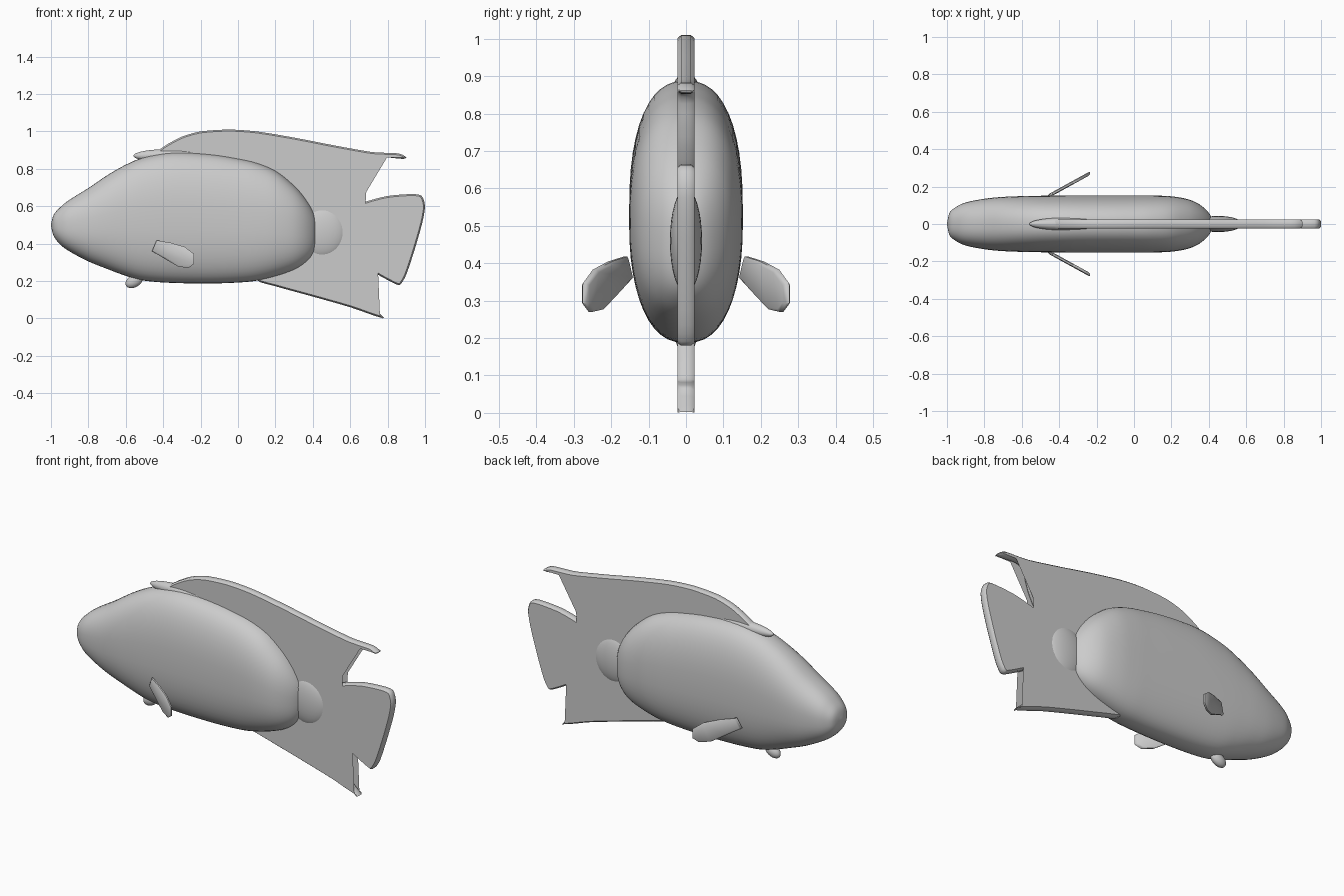
import bpy, bmesh, math
from mathutils import Vector, Matrix

if "Cube" in bpy.data.objects:
    bpy.data.objects.remove(bpy.data.objects["Cube"])

grey = bpy.data.materials.new("soft grey")
grey.diffuse_color = (0.6, 0.6, 0.6, 1)
grey.use_nodes = True
grey.node_tree.nodes["Principled BSDF"].inputs["Base Color"].default_value = grey.diffuse_color


def spline(pts, steps, closed, tension=0.5):
    """Smooth a list of points of any dimension."""
    n, out = len(pts), []
    for i in range(n if closed else n - 1):
        if closed:
            a, b, c, d = (pts[(i + k) % n] for k in (-1, 0, 1, 2))
        else:
            a, b, c, d = pts[max(i - 1, 0)], pts[i], pts[i + 1], pts[min(i + 2, n - 1)]
        for s in range(steps):
            t = s / steps
            h = (2*t**3 - 3*t*t + 1, t**3 - 2*t*t + t, 3*t*t - 2*t**3, t**3 - t*t)
            out.append([h[0]*q + h[1]*tension*(r - p) + h[2]*r + h[3]*tension*(w - q)
                        for p, q, r, w in zip(a, b, c, d)])
    if not closed:
        out.append(list(pts[-1]))
    return out


def finish(name, bm, angle):
    bmesh.ops.recalc_face_normals(bm, faces=bm.faces)
    me = bpy.data.meshes.new(name)
    bm.to_mesh(me)
    bm.free()
    me.materials.append(grey)
    ob = bpy.data.objects.new(name, me)
    bpy.context.collection.objects.link(ob)
    bpy.ops.object.select_all(action='DESELECT')
    ob.select_set(True)
    bpy.context.view_layer.objects.active = ob
    bpy.ops.object.shade_smooth_by_angle(angle=math.radians(angle))
    return ob


def sheet(name, outline, half, rim, inset, place=lambda v: v):
    """Flat fin in the xz plane with a softened rim."""
    n = len(outline)
    P = [Vector((p[0], p[1])) for p in outline]
    area = sum(P[i].x*P[(i+1) % n].y - P[(i+1) % n].x*P[i].y for i in range(n))
    inner = []
    for i in range(n):
        t = (P[(i+1) % n] - P[i-1]).normalized()
        side = Vector((-t.y, t.x)) * (1 if area > 0 else -1)
        inner.append(P[i] + side * inset)
    bm = bmesh.new()
    rings = [[bm.verts.new(place(Vector((p.x, y, p.y)))) for p in loop]
             for loop, y in ((inner, -half), (P, -rim), (P, rim), (inner, half))]
    for r, s in zip(rings, rings[1:]):
        for i in range(n):
            bm.faces.new((r[i], r[(i+1) % n], s[(i+1) % n], s[i]))
    caps = [bm.faces.new(rings[0]), bm.faces.new(rings[3])]
    bmesh.ops.triangulate(bm, faces=caps)
    return finish(name, bm, 50)


def blob(name, centre, radii, tilt=0):
    bm = bmesh.new()
    bmesh.ops.create_uvsphere(bm, u_segments=32, v_segments=16, radius=1)
    m = (Matrix.Translation(centre) @ Matrix.Rotation(math.radians(tilt), 4, 'Y')
         @ Matrix.Diagonal((*radii, 1)))
    bmesh.ops.transform(bm, matrix=m, verts=bm.verts)
    return finish(name, bm, 60)


# Body: lofted rounded sections (x, bottom, top, half width)
stations = [
    (-1.0, .497, .503, .004), (-.985, .44, .555, .062), (-.95, .395, .595, .092),
    (-.9, .358, .635, .115), (-.8, .305, .697, .135), (-.7, .265, .765, .145),
    (-.6, .228, .822, .149), (-.5, .202, .862, .151), (-.35, .19, .888, .152),
    (-.15, .187, .878, .152), (0, .192, .855, .152), (.1, .202, .832, .152),
    (.2, .225, .79, .148), (.29, .256, .72, .132), (.35, .29, .655, .105),
    (.395, .335, .585, .066), (.42, .40, .52, .025), (.425, .455, .465, .003)]
SEG = 48
bm = bmesh.new()
rings = []
for x, lo, hi, w in spline(stations, 4, False):
    ring = []
    for k in range(SEG):
        a = 2 * math.pi * k / SEG
        c, s = math.cos(a), math.sin(a)
        y = w * math.copysign(abs(c) ** (2/2.4), c)
        z = (lo + hi)/2 + (hi - lo)/2 * math.copysign(abs(s) ** (2/2.4), s)
        ring.append(bm.verts.new((x, y, z)))
    rings.append(ring)
for r, s in zip(rings, rings[1:]):
    for k in range(SEG):
        bm.faces.new((r[k], r[(k+1) % SEG], s[(k+1) % SEG], s[k]))
bm.faces.new(rings[0])
bm.faces.new(rings[-1])
finish("body", bm, 60)

# Back fin, tail fin and belly fin as one continuous sheet
fins = [
    (-.5, .80), (-.52, .85), (-.44, .89), (-.38, .93), (-.3, .972), (-.2, 1.0),
    (-.05, 1.01), (.1, 1.0), (.3, .967), (.5, .928), (.7, .892), (.78, .886),
    (.86, .882), (.9, .862), (.88, .853), (.78, .862), (.725, .845), (.705, .78),
    (.685, .72), (.655, .66), (.62, .605), (.7, .63), (.8, .655), (.92, .665),
    (.98, .657), (1.0, .6), (.985, .51), (.945, .37), (.9, .235), (.865, .18),
    (.82, .195), (.72, .25), (.62, .31), (.65, .24), (.69, .14), (.72, .09),
    (.715, .065), (.78, .003), (.72, .018), (.6, .06), (.4, .117), (.2, .172),
    (.1, .205), (.12, .28), (.15, .42), (.05, .58), (-.2, .74)]
sheet("back_tail_and_belly_fins", spline(fins, 3, True, 0.38), .023, .013, .008)

# Thickened tail root and the soft ridge under the back fin
blob("tail_root", (.45, 0, .46), (.13, .043, .14))
blob("back_ridge", (-.36, 0, .87), (.2, .034, .036), 0)

# Small belly nub under the throat
blob("throat_nub", (-.555, 0, .2), (.05, .028, .033), -30)

# Side fins, mirrored, sweeping outward toward the tail
side = [(-.46, .36), (-.435, .418), (-.36, .405), (-.285, .383), (-.235, .345),
        (-.235, .292), (-.265, .27), (-.32, .277), (-.39, .318)]
for name, sgn in (("side_fin_front", -1), ("side_fin_back", 1)):
    sheet(name, side, .01, .005, .008,
          lambda v, g=sgn: Vector((v.x, g * (.148 + (v.x + .46) * .55 + v.y), v.z)))
